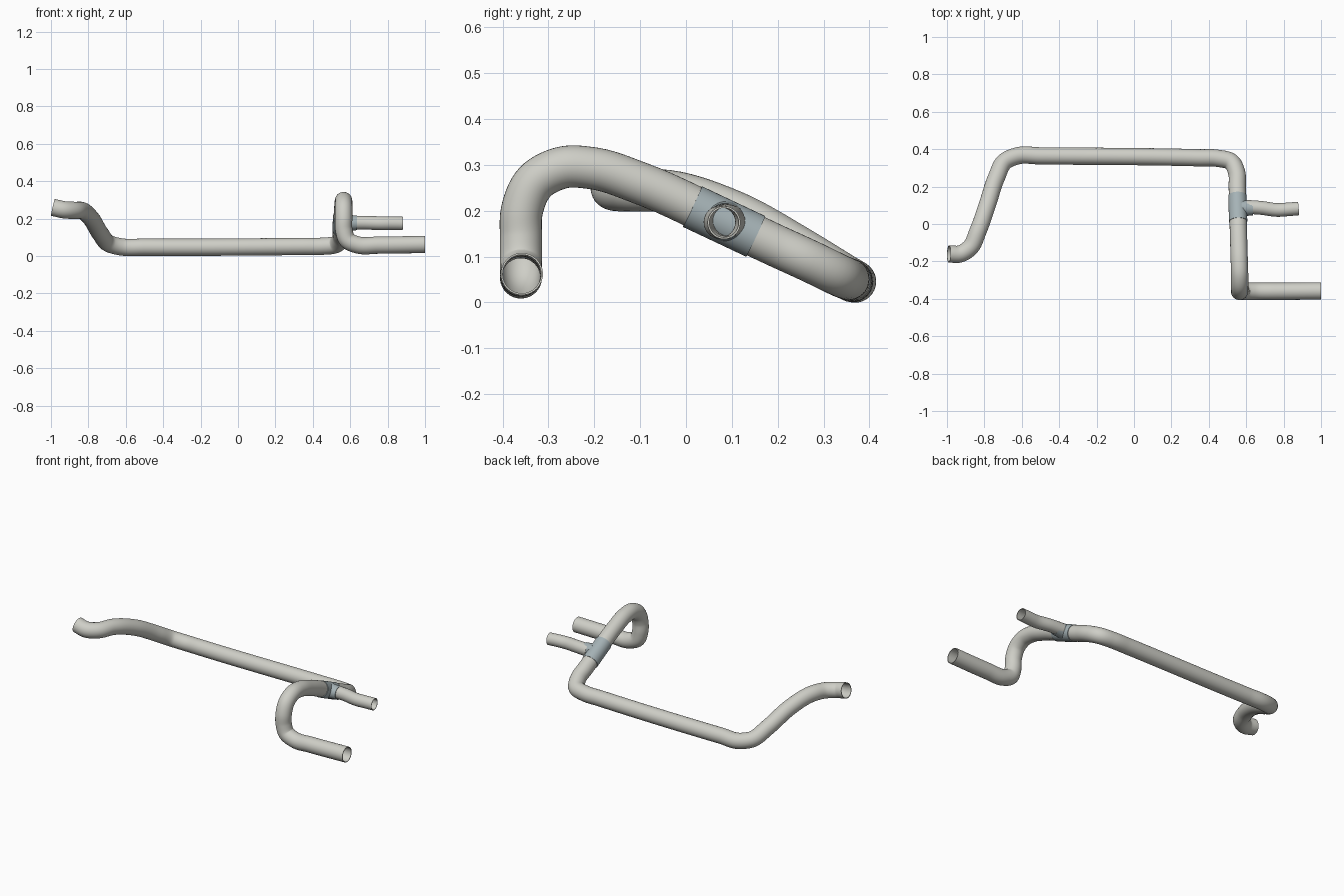
import bpy, bmesh, math
from mathutils import Vector

if "Cube" in bpy.data.objects:
    bpy.data.objects.remove(bpy.data.objects["Cube"])

def material(name, color):
    m = bpy.data.materials.new(name)
    m.diffuse_color = (*color, 1)
    m.use_nodes = True
    m.node_tree.nodes["Principled BSDF"].inputs["Base Color"].default_value = m.diffuse_color
    return m

RUBBER = material("pale_grey", (0.62, 0.62, 0.57))
SLEEVE = material("blue_grey", (0.38, 0.45, 0.47))

def smooth_path(pts, steps):
    """Smooth path through the points, tangents weighted by spacing."""
    p = [Vector(q) for q in pts]
    if len(p) == 2:
        return p
    d = [(b - a).length for a, b in zip(p, p[1:])]
    v = [(b - a) / l for a, b, l in zip(p, p[1:], d)]
    t = [v[0]]
    for i in range(1, len(p) - 1):
        t.append((v[i - 1] * d[i] + v[i] * d[i - 1]) / (d[i - 1] + d[i]))
    t.append(v[-1])
    out = []
    for i, l in enumerate(d):
        for k in range(steps):
            s = k / steps
            out.append(p[i] * (2*s**3 - 3*s**2 + 1) + t[i] * l * (s**3 - 2*s**2 + s)
                       + p[i+1] * (3*s**2 - 2*s**3) + t[i+1] * l * (s**3 - s**2))
    return out + [p[-1]]

def tube(name, pts, r0, r1, mat, wall=0.004, sides=32, steps=7):
    """Open-ended hollow tube swept along a smooth path."""
    path = smooth_path(pts, steps)
    n = len(path)
    bm = bmesh.new()
    rings = []
    side = None
    for i, c in enumerate(path):
        tan = (path[min(i + 1, n - 1)] - path[max(i - 1, 0)]).normalized()
        if side is None:
            side = tan.orthogonal()
        side = (side - tan * side.dot(tan)).normalized()
        up = tan.cross(side)
        r = r0 + (r1 - r0) * i / (n - 1)
        rings.append([bm.verts.new(c + (side * math.cos(a) + up * math.sin(a)) * r)
                      for a in (2 * math.pi * k / sides for k in range(sides))])
    for a, b in zip(rings, rings[1:]):
        for k in range(sides):
            j = (k + 1) % sides
            bm.faces.new((a[k], a[j], b[j], b[k]))
    me = bpy.data.meshes.new(name)
    bm.to_mesh(me)
    bm.free()
    ob = bpy.data.objects.new(name, me)
    bpy.context.collection.objects.link(ob)
    me.materials.append(mat)
    sol = ob.modifiers.new("wall", 'SOLIDIFY')
    sol.thickness = wall
    sol.offset = -1
    bpy.ops.object.select_all(action='DESELECT')
    ob.select_set(True)
    bpy.context.view_layer.objects.active = ob
    bpy.ops.object.modifier_apply(modifier="wall")
    bpy.ops.object.shade_smooth_by_angle(angle=math.radians(40))
    return ob

# main hose: left end, S-bend, long back run, side run, hook and front outlet
tube("main_hose", [
    (-0.99, -0.16, 0.26), (-0.93, -0.16, 0.247), (-0.875, -0.125, 0.244),
    (-0.835, -0.04, 0.243), (-0.785, 0.10, 0.20), (-0.735, 0.25, 0.118),
    (-0.69, 0.335, 0.066), (-0.62, 0.365, 0.048), (-0.50, 0.364, 0.047),
    (0.35, 0.354, 0.051), (0.45, 0.351, 0.052), (0.52, 0.332, 0.06),
    (0.55, 0.27, 0.09), (0.552, 0.20, 0.122), (0.555, 0.083, 0.177),
    (0.56, -0.10, 0.260), (0.563, -0.20, 0.292), (0.565, -0.27, 0.294),
    (0.565, -0.33, 0.262), (0.565, -0.358, 0.20), (0.566, -0.36, 0.14),
    (0.585, -0.36, 0.085), (0.64, -0.36, 0.059), (0.75, -0.36, 0.058),
    (1.0, -0.358, 0.062)], 0.046, 0.046, RUBBER)

# tee connector: sleeve round the hose and a short collar to the side
tube("tee_sleeve", [(0.553, 0.152, 0.144), (0.557, 0.014, 0.209)], 0.049, 0.049, SLEEVE)
tube("tee_collar", [(0.575, 0.085, 0.177), (0.635, 0.085, 0.177)], 0.044, 0.039, SLEEVE)

# branch hose from the tee
tube("branch_hose", [
    (0.60, 0.092, 0.178), (0.68, 0.086, 0.178), (0.77, 0.075, 0.175),
    (0.82, 0.078, 0.175), (0.88, 0.083, 0.174)], 0.037, 0.036, RUBBER)
